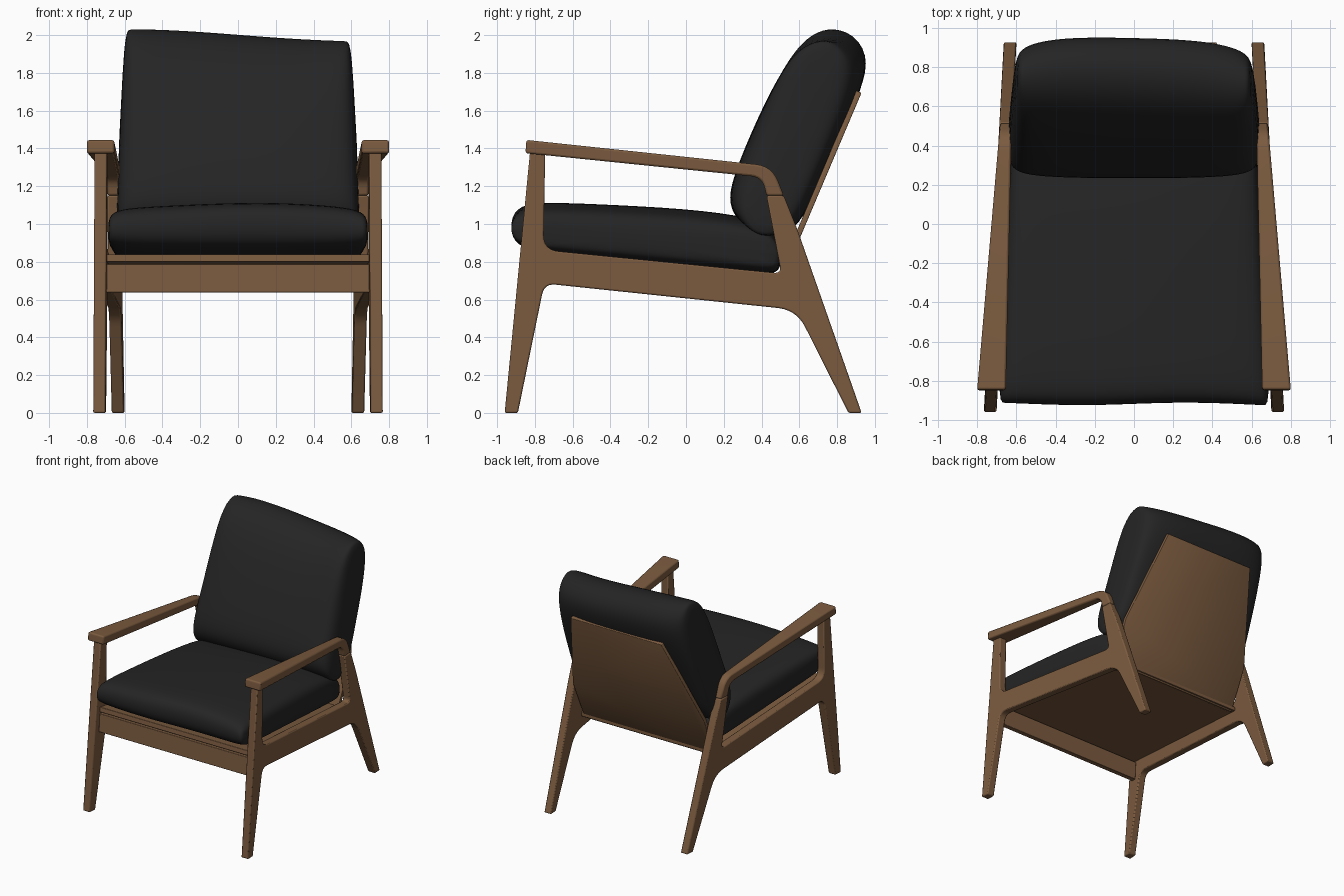
import bpy, bmesh, math
from mathutils import Vector

cube = bpy.data.objects.get("Cube")
if cube:
    bpy.data.objects.remove(cube, do_unlink=True)


def material(name, rgb, rough):
    m = bpy.data.materials.new(name)
    m.use_nodes = True
    m.diffuse_color = (*rgb, 1)
    bsdf = m.node_tree.nodes["Principled BSDF"]
    bsdf.inputs["Base Color"].default_value = (*rgb, 1)
    bsdf.inputs["Roughness"].default_value = rough
    return m


wood = material("walnut_wood", (0.2, 0.105, 0.05), 0.5)
fabric = material("black_fabric", (0.018, 0.018, 0.018), 0.8)


def finish(name, bm, mat, angle=35):
    bmesh.ops.recalc_face_normals(bm, faces=bm.faces)
    mesh = bpy.data.meshes.new(name)
    bm.to_mesh(mesh)
    bm.free()
    mesh.materials.append(mat)
    obj = bpy.data.objects.new(name, mesh)
    bpy.context.collection.objects.link(obj)
    bpy.ops.object.select_all(action="DESELECT")
    obj.select_set(True)
    bpy.context.view_layer.objects.active = obj
    bpy.ops.object.shade_smooth_by_angle(angle=math.radians(angle))
    return obj


def bevel(obj, width):
    b = obj.modifiers.new("soft_edges", "BEVEL")
    b.width, b.segments, b.limit_method = width, 2, "ANGLE"
    b.angle_limit = math.radians(40)


def rounded(points, steps=6):
    """Round each (y, z, reach) corner with a quadratic curve."""
    out = []
    for i, (y, z, reach) in enumerate(points):
        p = Vector((y, z))
        if not reach:
            out.append(p)
            continue
        a = p + (Vector(points[i - 1][:2]) - p).normalized() * reach
        c = p + (Vector(points[(i + 1) % len(points)][:2]) - p).normalized() * reach
        for k in range(steps + 1):
            t = k / steps
            out.append(a * (1 - t) ** 2 + p * 2 * t * (1 - t) + c * t * t)
    return out


def board(name, points, x_in, x_out, mirror=False, width=0.008):
    """Side profile spanning between two slanted planes x_in(y) and x_out(y)."""
    prof = rounded(points)
    bm = bmesh.new()
    sides = [[bm.verts.new((f(p.x), p.x, p.y)) for p in prof] for f in (x_in, x_out)]
    n = len(prof)
    for s in sides:
        bm.faces.new(s)
    for i in range(n):
        j = (i + 1) % n
        bm.faces.new((sides[0][i], sides[0][j], sides[1][j], sides[1][i]))
    obj = finish(name, bm, wood)
    bevel(obj, width)
    if mirror:
        obj.modifiers.new("other_side", "MIRROR")
    return obj


def frame_in(y):
    return 0.65 - 0.054 * y


def frame_out(y):
    return frame_in(y) + 0.065


# Side frames: front leg, sloping rail and back leg in one profile
board("side_frames", [
    (-0.96, 0, 0), (-0.89, 0, 0), (-0.75, 0.685, 0.06), (0.585, 0.545, 0.1),
    (0.86, 0, 0), (0.93, 0, 0), (0.59, 0.97, 0.03), (0.518, 1.15, 0),
    (0.426, 1.15, 0), (0.505, 0.738, 0.04), (-0.755, 0.863, 0.08),
    (-0.745, 1.39, 0), (-0.825, 1.39, 0)],
    frame_in, frame_out, mirror=True)

# Armrests: wide at the front, curling down onto the back leg
board("armrests", [
    (-0.85, 1.375, 0), (0.405, 1.247, 0.06), (0.426, 1.15, 0),
    (0.518, 1.15, 0), (0.455, 1.307, 0.085), (-0.845, 1.445, 0.015)],
    lambda y: 0.636 - 0.022 * y, lambda y: 0.728 - 0.086 * y, mirror=True, width=0.012)

# Front rail and seat panel between the frames
board("front_rail", [
    (-0.85, 0.637, 0), (-0.81, 0.637, 0), (-0.80, 0.787, 0), (-0.84, 0.787, 0)],
    lambda y: -frame_in(y), frame_in, width=0.004)
board("seat_panel", [
    (-0.84, 0.8, 0), (0.5, 0.655, 0), (0.5, 0.69, 0), (-0.835, 0.84, 0)],
    lambda y: -frame_in(y), frame_in, width=0.004)

# Back panel: full width low down, tapering to the top
bm = bmesh.new()
outline = [(0.6, 0.65), (0.61, 0.99), (0.42, 1.7)]
outline += [(-x, z) for x, z in reversed(outline)]
bm.faces.new([bm.verts.new((x, 0.61 + 0.424 * (z - 0.98), z)) for x, z in outline])
back = finish("back_panel", bm, wood)
sol = back.modifiers.new("thickness", "SOLIDIFY")
sol.thickness, sol.offset = 0.03, 0
bevel(back, 0.004)


def cushion(name, profile, axis_a, axis_b, half_width, warp):
    """Loft a closed side profile across x, thinning it about its axis at the sides."""
    a, b = Vector(axis_a), Vector(axis_b)
    d = (b - a).normalized()
    nrm = Vector((-d.y, d.x))
    stations = [(0, 1), (0.3, 1), (0.6, 0.98), (0.82, 0.93), (0.95, 0.82), (1, 0.5)]
    stations = [(-t, s) for t, s in stations[:0:-1]] + stations
    bm = bmesh.new()
    rings = []
    for t, s in stations:
        ring = []
        for p in map(Vector, profile):
            along, off = (p - a).dot(d), (p - a).dot(nrm)
            q = a + d * along + nrm * off * s
            ring.append(bm.verts.new(warp(Vector((t * half_width(*q), q.x, q.y)), t)))
        rings.append(ring)
    n = len(profile)
    for r, s in zip(rings, rings[1:]):
        for i in range(n):
            j = (i + 1) % n
            bm.faces.new((r[i], r[j], s[j], s[i]))
    bm.faces.new(rings[0])
    bm.faces.new(rings[-1])
    obj = finish(name, bm, fabric, 180)
    sub = obj.modifiers.new("smooth", "SUBSURF")
    sub.levels = sub.render_levels = 2
    return obj


def seat_warp(v, t):
    v.z += 0.008 * math.sin(5 * v.x + 1) * (v.z > 0.95)
    v.y += 0.008 * math.sin(6 * v.x)
    return v


def back_warp(v, t):
    high = max(0, (v.z - 1.5) / 0.5)
    v.z -= high * (0.018 + 0.03 * math.sin(2.6 * v.x))
    v.y -= high * (0.07 * t ** 4 + 0.02 * t)
    return v


# Seat cushion
cushion("seat_cushion", [
    (-0.91, 0.9), (-0.925, 1.0), (-0.9, 1.08), (-0.8, 1.11), (-0.5, 1.1), (0, 1.075),
    (0.35, 1.03), (0.47, 0.96), (0.505, 0.85), (0.49, 0.74), (0.42, 0.735),
    (0, 0.775), (-0.5, 0.825), (-0.8, 0.85)],
    (-0.91, 0.95), (0.5, 0.84), lambda y, z: frame_in(y) + 0.002, seat_warp)

# Back cushion
cushion("back_cushion", [
    (0.33, 0.96), (0.23, 1.07), (0.23, 1.2), (0.33, 1.45), (0.45, 1.72), (0.57, 1.92),
    (0.7, 2.02), (0.86, 2.03), (0.97, 1.9), (0.93, 1.72), (0.83, 1.5), (0.7, 1.2),
    (0.6, 0.98), (0.46, 0.92)],
    (0.42, 1.0), (0.8, 1.95), lambda y, z: 0.65 - 0.045 * (z - 1), back_warp)
